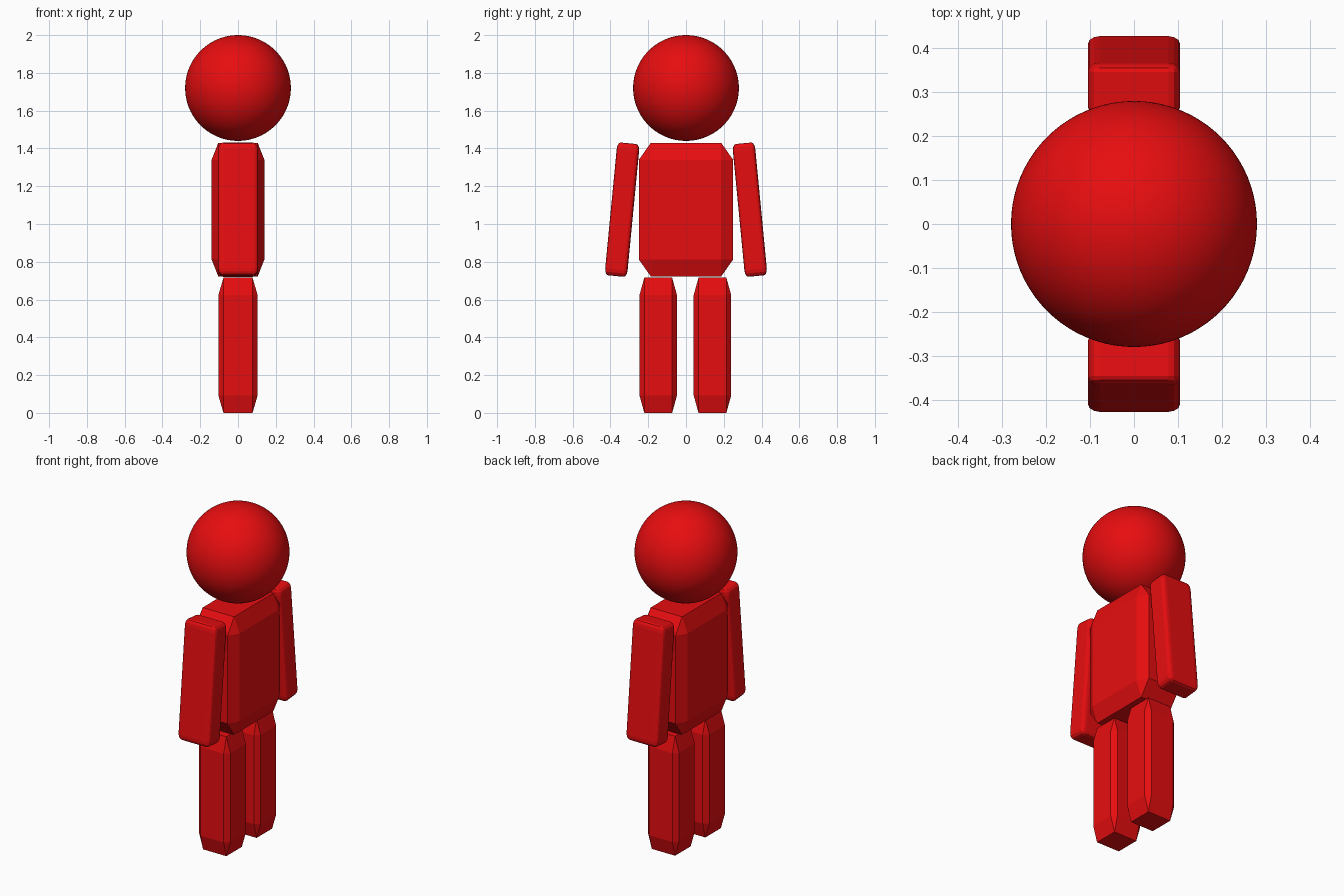
import bpy
import bmesh
import math
from mathutils import Matrix, Vector

if "Cube" in bpy.data.objects:
    bpy.data.objects.remove(bpy.data.objects["Cube"])

red = bpy.data.materials.new("red")
red.diffuse_color = (0.8, 0.004, 0.005, 1.0)
red.use_nodes = True
red.node_tree.nodes["Principled BSDF"].inputs["Base Color"].default_value = red.diffuse_color


def finish(name, bm, matrix):
    mesh = bpy.data.meshes.new(name)
    bm.transform(matrix)
    bm.to_mesh(mesh)
    bm.free()
    mesh.materials.append(red)
    obj = bpy.data.objects.new(name, mesh)
    bpy.context.collection.objects.link(obj)
    return obj


def block(name, center, size, bevel, segments=1, tilt=0.0):
    """Box whose bevel has its own width along each axis."""
    bm = bmesh.new()
    ratio = [s / b for s, b in zip(size, bevel)]
    bmesh.ops.create_cube(bm, size=1.0, matrix=Matrix.Diagonal((*ratio, 1)))
    bmesh.ops.bevel(bm, geom=bm.edges[:], offset=1.0, segments=segments,
                    profile=0.5, affect='EDGES')
    matrix = (Matrix.Translation(Vector(center)) @ Matrix.Rotation(tilt, 4, 'X')
              @ Matrix.Diagonal((*bevel, 1)))
    return finish(name, bm, matrix)


def chamfered(name, center, size):
    return block(name, center, size, [s * 0.128 for s in size])


# Head
bm = bmesh.new()
bmesh.ops.create_icosphere(bm, subdivisions=5, radius=0.28)
for f in bm.faces:
    f.smooth = True
finish("head", bm, Matrix.Translation((0, 0, 1.72)))

# Torso
chamfered("torso", (0, 0, 1.076), (0.28, 0.5, 0.708))

# Legs and outward-leaning arms
for side, label, leg_y in ((-1, "left", -0.147), (1, "right", 0.14)):
    chamfered(label + "_leg", (0, leg_y, 0.358), (0.207, 0.198, 0.716))
    block(label + "_arm", (0, side * 0.338, 1.076), (0.21, 0.119, 0.706),
          (0.027, 0.018, 0.036), segments=3, tilt=side * math.radians(5.5))
